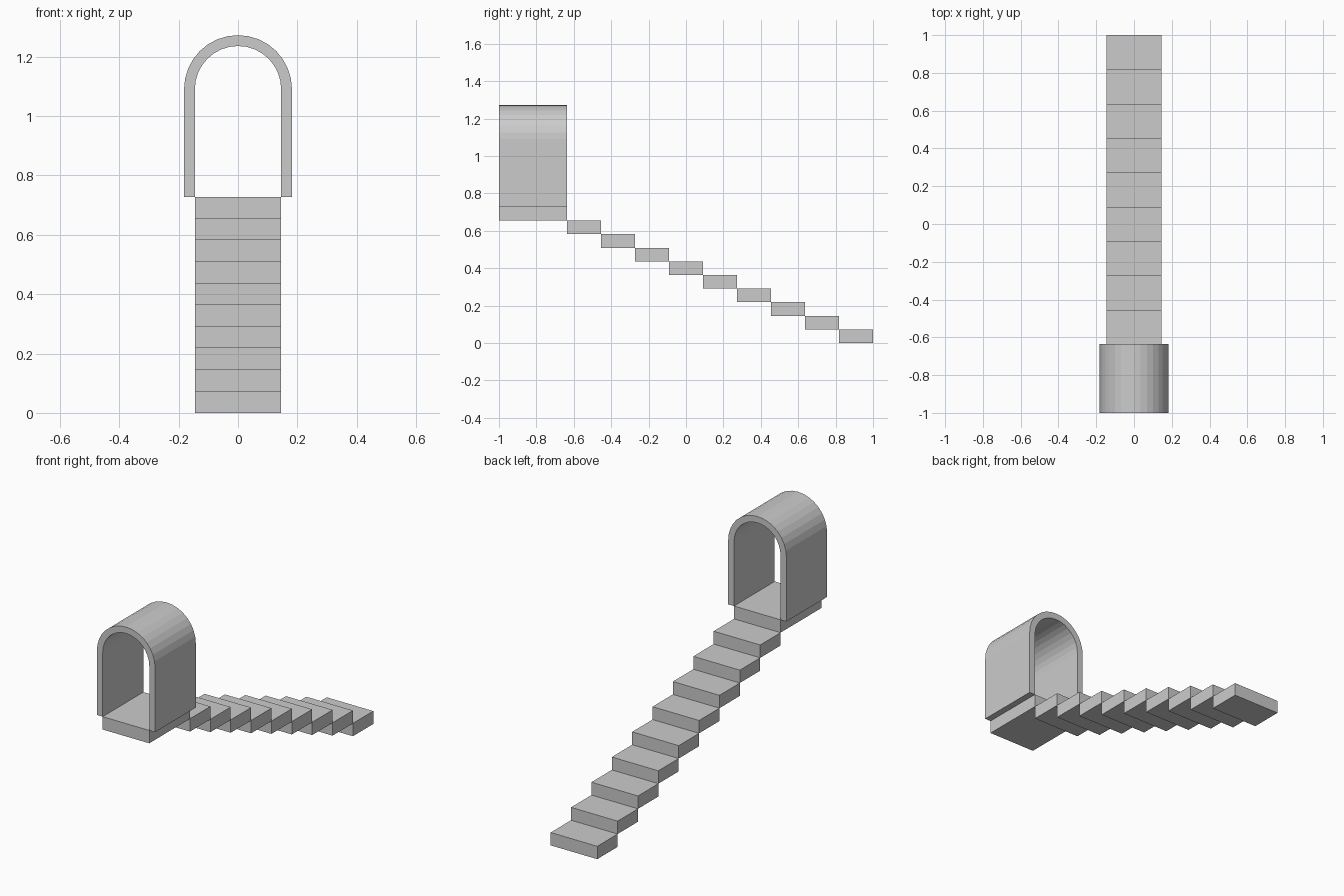
import bpy, bmesh, math

if "Cube" in bpy.data.objects:
    bpy.data.objects.remove(bpy.data.objects["Cube"])

RUN = 2 / 11          # depth of one step
RISE = 0.8 / 11       # height of one step
HALF_W = 1.6 / 11     # half width of the stair
WALL = 0.4 / 11       # arch thickness
STEPS = 9


def extrude_profile(name, pts, y0, y1):
    """Extrude an x-z outline from y0 to y1."""
    bm = bmesh.new()
    face = bm.faces.new([bm.verts.new((x, y0, z)) for x, z in pts])
    ext = bmesh.ops.extrude_face_region(bm, geom=[face], use_keep_orig=True)
    for v in ext["geom"]:
        if isinstance(v, bmesh.types.BMVert):
            v.co.y = y1
    bmesh.ops.recalc_face_normals(bm, faces=bm.faces)
    mesh = bpy.data.meshes.new(name)
    bm.to_mesh(mesh)
    bm.free()
    ob = bpy.data.objects.new(name, mesh)
    bpy.context.collection.objects.link(ob)
    return ob


def slab(name, z, y0, y1):
    w = HALF_W
    extrude_profile(name, [(-w, z), (w, z), (w, z + RISE), (-w, z + RISE)], y0, y1)


# Steps, rising from the back towards the front
for i in range(STEPS):
    slab(f"step_{i + 1}", i * RISE, 1 - (i + 1) * RUN, 1 - i * RUN)

# Landing, two steps deep
landing_back = 1 - STEPS * RUN
slab("landing", STEPS * RISE, -1, landing_back)

# Arched tunnel standing on the landing
base = (STEPS + 1) * RISE
spring = base + 2 * RUN
SEGS = 16


def arc(r):
    return [(r * math.cos(math.pi * k / SEGS), spring + r * math.sin(math.pi * k / SEGS))
            for k in range(SEGS + 1)]


r_out, r_in = HALF_W + WALL, HALF_W
outline = ([(r_out, base)] + arc(r_out) + [(-r_out, base), (-r_in, base)]
           + arc(r_in)[::-1] + [(r_in, base)])
extrude_profile("arched_tunnel", outline, -1, landing_back)
